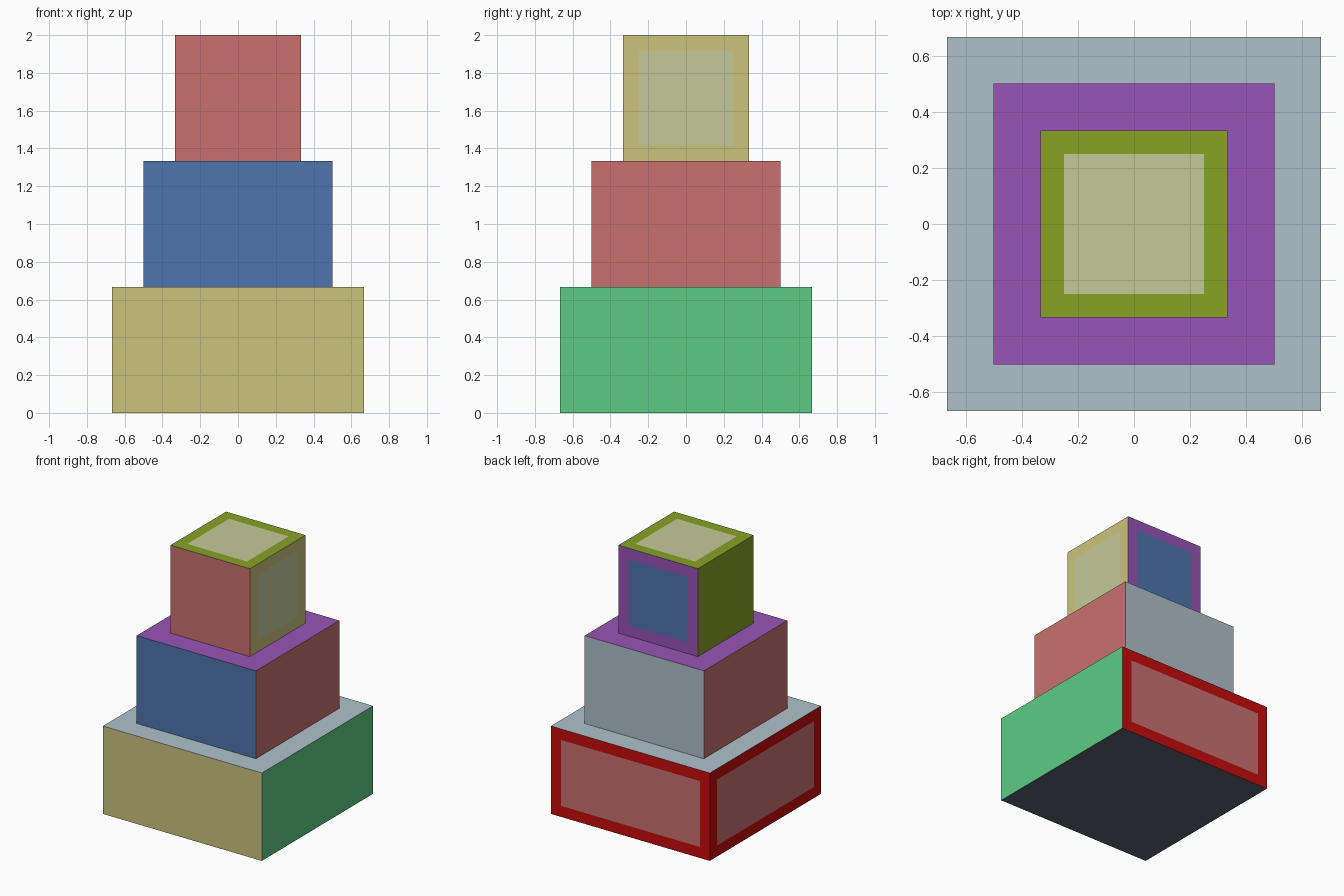
import bpy, bmesh
from mathutils import Vector

if "Cube" in bpy.data.objects:
    bpy.data.objects.remove(bpy.data.objects["Cube"])


def lin(c):
    c /= 255
    return c / 12.92 if c <= 0.04045 else ((c + 0.055) / 1.055) ** 2.4


# Flat colours, given as 0-255 screen values
COLOURS = {
    "khaki": (203, 196, 125), "green": (93, 204, 131), "red": (198, 12, 12),
    "rose": (200, 113, 111), "pale_grey_blue": (175, 193, 202),
    "slate": (90, 98, 116), "blue": (78, 117, 173), "purple": (152, 84, 182),
    "olive": (135, 162, 35), "pale_sage": (196, 202, 154),
}
MATS = {}
for name, rgb in COLOURS.items():
    MATS[name] = bpy.data.materials.new(name)
    MATS[name].diffuse_color = (*[lin(c) for c in rgb], 1)

DIRS = {"front": (0, -1, 0), "back": (0, 1, 0), "left": (-1, 0, 0),
        "right": (1, 0, 0), "top": (0, 0, 1), "bottom": (0, 0, -1)}
H = 2 / 3        # height of each tier
MARGIN = 1 / 12  # border width around inset panels


def tier(name, width, level, faces):
    """Box whose sides are coloured by direction; a pair means border + inset panel."""
    me = bpy.data.meshes.new(name)
    bm = bmesh.new()
    bmesh.ops.create_cube(bm, size=1)
    bmesh.ops.scale(bm, vec=(width, width, H), verts=bm.verts)
    bmesh.ops.translate(bm, vec=(0, 0, H * (level + 0.5)), verts=bm.verts)
    bm.normal_update()
    slots = []

    def slot(colour):
        if colour not in slots:
            slots.append(colour)
            me.materials.append(MATS[colour])
        return slots.index(colour)

    for f in list(bm.faces):
        side = max(DIRS, key=lambda d: f.normal.dot(Vector(DIRS[d])))
        border, *panel = faces[side]
        f.material_index = slot(border)
        if panel:
            bmesh.ops.inset_region(bm, faces=[f], thickness=MARGIN, use_even_offset=True)
            f.material_index = slot(panel[0])
    bm.to_mesh(me)
    bm.free()
    bpy.context.collection.objects.link(bpy.data.objects.new(name, me))


tier("bottom_tier", 4 / 3, 0, {
    "front": ["khaki"], "right": ["green"], "back": ["red", "rose"],
    "left": ["red", "rose"], "top": ["pale_grey_blue"], "bottom": ["slate"]})
tier("middle_tier", 1, 1, {
    "front": ["blue"], "right": ["rose"], "back": ["pale_grey_blue"],
    "left": ["rose"], "top": ["purple"], "bottom": ["slate"]})
tier("top_tier", 2 / 3, 2, {
    "front": ["rose"], "right": ["khaki", "pale_sage"], "back": ["purple", "blue"],
    "left": ["olive"], "top": ["olive", "pale_sage"], "bottom": ["slate"]})

for m in bpy.data.materials:
    if m.users and not m.is_grease_pencil:
        m.use_nodes = True
        m.node_tree.nodes["Principled BSDF"].inputs["Base Color"].default_value = m.diffuse_color
